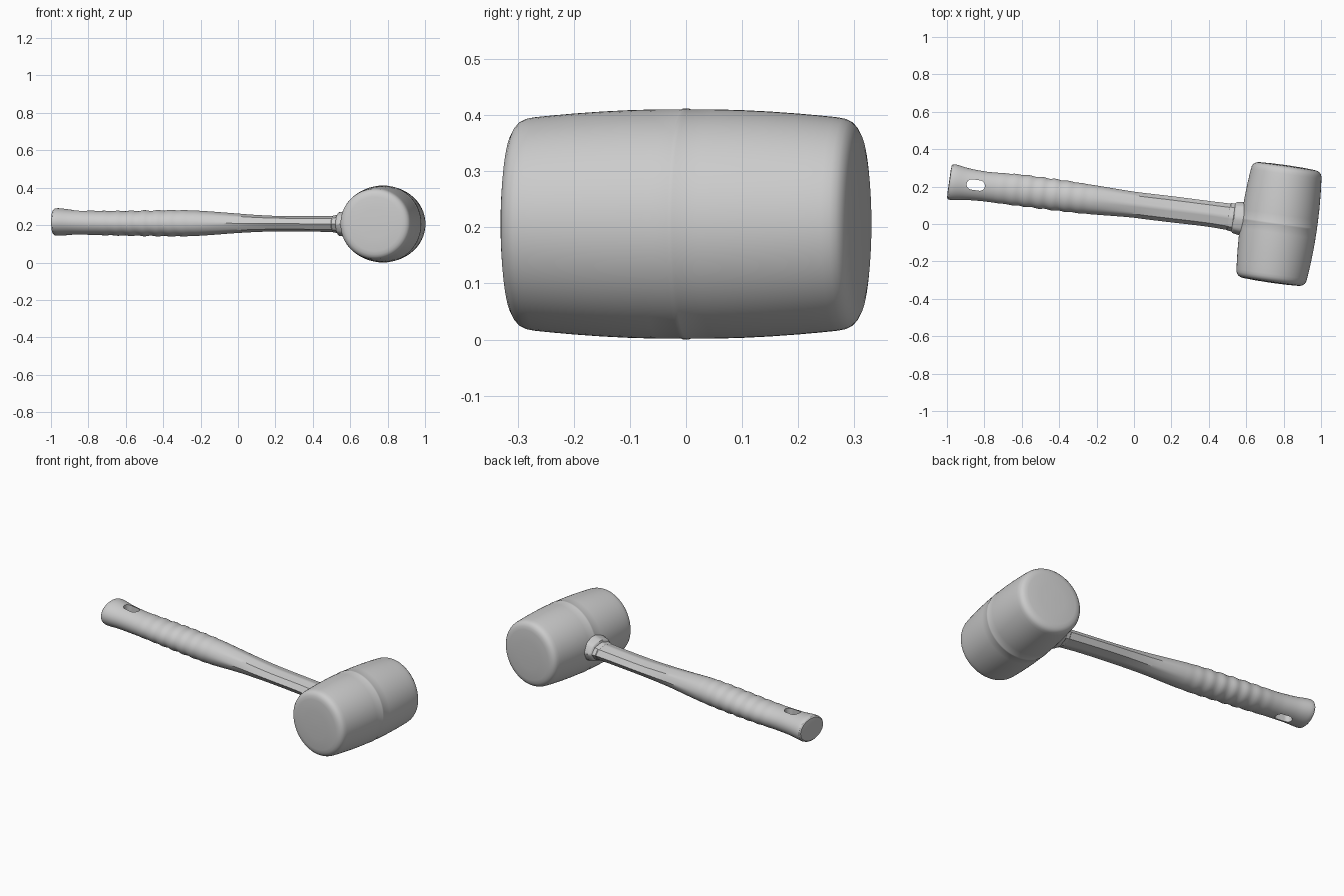
import bpy, bmesh, math
from mathutils import Vector

if "Cube" in bpy.data.objects:
    bpy.data.objects.remove(bpy.data.objects["Cube"])

TILT = math.radians(8.2)
HEAD = Vector((0.775, 0, 0.206))
ALONG = Vector((-math.cos(TILT), math.sin(TILT), 0))   # head to handle butt
ACROSS = Vector((math.sin(TILT), math.cos(TILT), 0))   # striking axis
UP = Vector((0, 0, 1))


def loft(name, rings, axis, side, n):
    """Skin rings of (distance, side offset, z offset, side radius, z radius, octagon blend)."""
    bm = bmesh.new()
    loops = []
    for s, c, cz, rs, rz, octo in rings:
        loop = []
        for i in range(n):
            a = 2 * math.pi * i / n
            k = 1.04 * math.cos(math.pi / 8) / math.cos((a % (math.pi / 4)) - math.pi / 8)
            k = 1 + (k - 1) * octo
            loop.append(bm.verts.new(HEAD + axis * s + side * (c + rs * k * math.cos(a))
                                     + UP * (cz + rz * k * math.sin(a))))
        loops.append(loop)
    for a, b in zip(loops, loops[1:]):
        for i in range(n):
            j = (i + 1) % n
            bm.faces.new((a[i], a[j], b[j], b[i]))
    bm.faces.new(loops[0])
    bm.faces.new(loops[-1])
    bmesh.ops.recalc_face_normals(bm, faces=bm.faces)
    me = bpy.data.meshes.new(name)
    bm.to_mesh(me)
    bm.free()
    ob = bpy.data.objects.new(name, me)
    bpy.context.collection.objects.link(ob)
    return ob


def smooth(ob, angle=35):
    bpy.ops.object.select_all(action='DESELECT')
    ob.select_set(True)
    bpy.context.view_layer.objects.active = ob
    bpy.ops.object.shade_smooth_by_angle(angle=math.radians(angle))


def spline(keys, step):
    """Catmull-Rom resampling of the handle stations."""
    out = []
    for i in range(len(keys) - 1):
        p1, p2 = keys[i], keys[i + 1]
        p0, p3 = keys[max(i - 1, 0)], keys[min(i + 2, len(keys) - 1)]
        h = p2[0] - p1[0]
        m = max(1, round(h / step))
        for q in range(m):
            t = q / m
            row = [p1[0] + h * t]
            for a, b, c, d in zip(p0[1:], p1[1:], p2[1:], p3[1:]):
                ma = (c - a) / (p2[0] - p0[0]) * h
                mb = (d - b) / (p3[0] - p1[0]) * h
                row.append((2*t**3 - 3*t*t + 1) * b + (t**3 - 2*t*t + t) * ma
                           + (3*t*t - 2*t**3) * c + (t**3 - t*t) * mb)
            out.append(row)
    return out + [list(keys[-1])]


# barrel head with a fine moulding seam around the middle
half = [(0.004, 0.206), (0.008, 0.2045), (0.05, 0.2043), (0.1, 0.203), (0.15, 0.2005),
        (0.2, 0.197), (0.24, 0.1935), (0.27, 0.1905), (0.285, 0.188), (0.296, 0.183),
        (0.304, 0.175), (0.310, 0.163), (0.313, 0.145), (0.316, 0.08), (0.317, 0.01)]
profile = [(-t, r) for t, r in reversed(half)] + half
head = loft("mallet_head", [(t, 0, 0, r, r, 0) for t, r in profile], ACROSS, ALONG, 72)
smooth(head)

# handle: octagonal neck swelling into a rounded grip with a flared butt
keys = [(0.16, 0, 0, 0.070, 0.041, 1), (0.28, 0, 0, 0.068, 0.041, 1),
        (0.38, 0, 0.001, 0.066, 0.040, 1), (0.58, -0.004, 0.002, 0.067, 0.040, 1),
        (0.70, -0.007, 0.003, 0.067, 0.045, 0.9), (0.80, -0.009, 0.004, 0.068, 0.052, 0.6),
        (0.98, -0.013, 0.004, 0.077, 0.066, 0.1), (1.09, -0.015, 0.004, 0.081, 0.070, 0),
        (1.20, -0.016, 0.004, 0.083, 0.069, 0), (1.40, -0.019, 0.004, 0.084, 0.066, 0),
        (1.56, -0.025, 0.006, 0.080, 0.065, 0), (1.60, -0.026, 0.007, 0.080, 0.066, 0),
        (1.68, -0.027, 0.009, 0.085, 0.068, 0), (1.74, -0.027, 0.011, 0.094, 0.073, 0),
        (1.760, -0.027, 0.011, 0.096, 0.073, 0), (1.770, -0.027, 0.011, 0.094, 0.071, 0),
        (1.776, -0.027, 0.011, 0.088, 0.065, 0), (1.778, -0.027, 0.011, 0.060, 0.045, 0)]
rings = spline(keys, 0.012)
for r in rings:                       # shallow finger ripples on the grip
    if 0.98 < r[0] < 1.56:
        fade = math.sin(math.pi * (r[0] - 0.98) / 0.58)
        w = 0.0025 * fade * math.sin((r[0] - 0.98) * 2 * math.pi / 0.072)
        r[3] += w
        r[4] += w
handle = loft("handle", rings, ALONG, ACROSS, 40)

# hanging slot through the butt
bm = bmesh.new()
mid = HEAD + ALONG * 1.634 + ACROSS * -0.025
ring = []
for i in range(32):
    a = 2 * math.pi * (i + 0.5) / 32
    shift = 0.021 if math.cos(a) > 0 else -0.021
    ring.append(bm.verts.new(mid + ALONG * (shift + 0.028 * math.cos(a))
                             + ACROSS * 0.028 * math.sin(a) - UP * 0.15))
face = bm.faces.new(ring)
ext = bmesh.ops.extrude_face_region(bm, geom=[face])
bmesh.ops.translate(bm, vec=UP * 0.32, verts=[v for v in ext["geom"] if isinstance(v, bmesh.types.BMVert)])
bmesh.ops.recalc_face_normals(bm, faces=bm.faces)
me = bpy.data.meshes.new("slot_cutter")
bm.to_mesh(me)
bm.free()
cutter = bpy.data.objects.new("slot_cutter", me)
bpy.context.collection.objects.link(cutter)
cut = handle.modifiers.new("slot", 'BOOLEAN')
cut.object = cutter
cut.solver = 'EXACT'
bpy.context.view_layer.objects.active = handle
bpy.ops.object.modifier_apply(modifier=cut.name)
bpy.data.objects.remove(cutter)
smooth(handle, 32)

# stepped collar where the handle enters the head
collar = loft("collar", [(0.15, 0, 0, 0.092, 0.076, 0.3), (0.20, 0, 0, 0.088, 0.070, 0.5),
                         (0.222, 0, 0, 0.085, 0.064, 0.6), (0.238, 0, 0, 0.082, 0.061, 0.6),
                         (0.243, 0, 0, 0.078, 0.057, 0.7), (0.246, 0, 0, 0.073, 0.046, 0.9),
                         (0.268, 0, 0, 0.071, 0.044, 1), (0.272, 0, 0, 0.067, 0.041, 1)],
              ALONG, ACROSS, 40)
smooth(collar)
